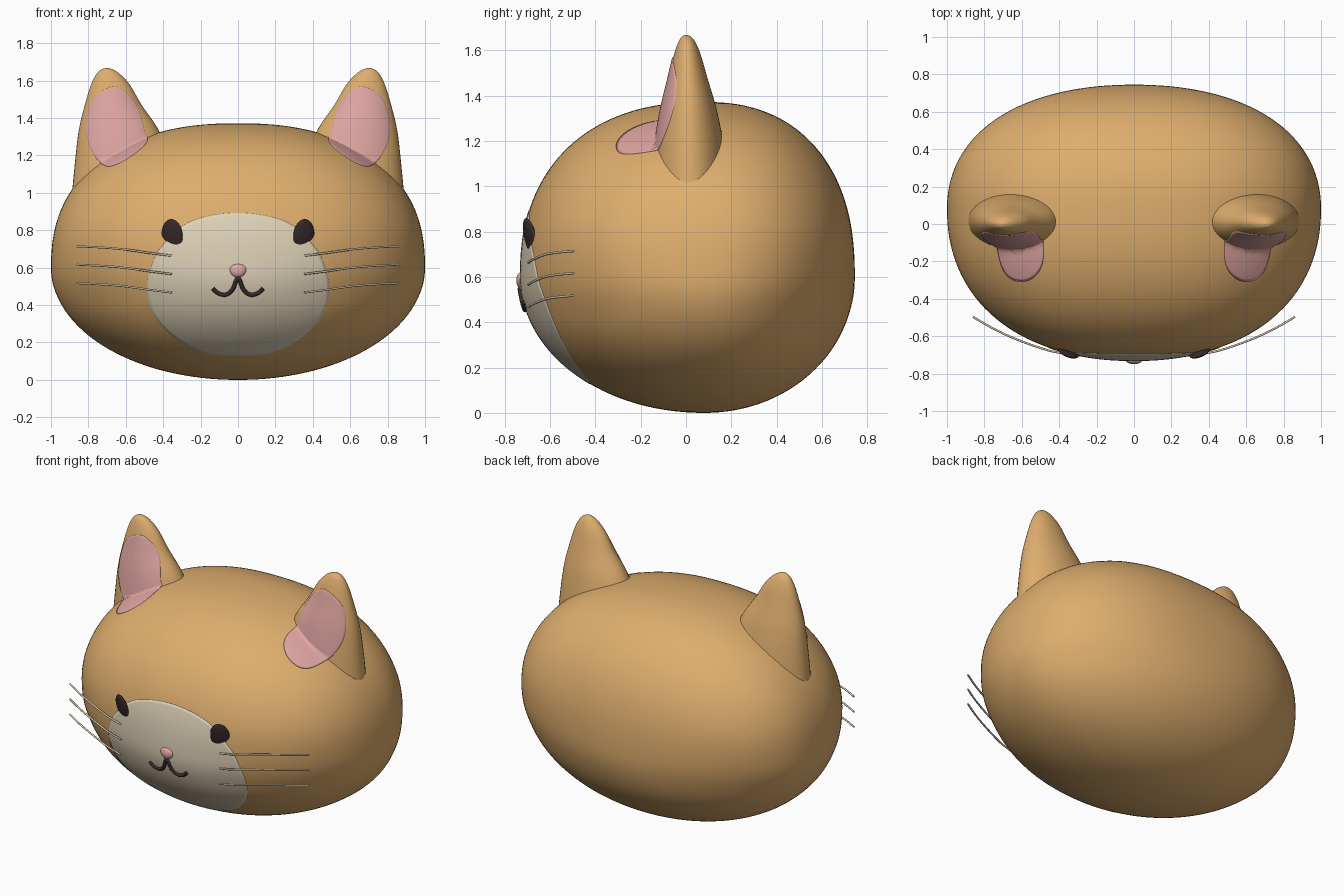
import bpy, bmesh, math
from mathutils import Vector
from mathutils.bvhtree import BVHTree

if "Cube" in bpy.data.objects:
    bpy.data.objects.remove(bpy.data.objects["Cube"])


def material(name, rgb):
    m = bpy.data.materials.new(name)
    m.use_nodes = True
    m.diffuse_color = (*rgb, 1)
    m.node_tree.nodes["Principled BSDF"].inputs["Base Color"].default_value = (*rgb, 1)
    return m


TAN = material("tan fur", (0.73, 0.42, 0.155))
CREAM = material("cream", (0.74, 0.65, 0.48))
PINK = material("pink", (0.74, 0.38, 0.36))
DARK = material("dark brown", (0.04, 0.024, 0.024))


def finish(bm, name, mat):
    bmesh.ops.recalc_face_normals(bm, faces=bm.faces)
    for f in bm.faces:
        f.smooth = True
    me = bpy.data.meshes.new(name)
    bm.to_mesh(me)
    me.materials.append(mat)
    ob = bpy.data.objects.new(name, me)
    bpy.context.collection.objects.link(ob)
    return ob


def skin(bm, rings):
    """Bridge a list of closed vertex rings."""
    for a, b in zip(rings, rings[1:]):
        n = len(a)
        for i in range(n):
            bm.faces.new((a[i], a[(i + 1) % n], b[(i + 1) % n], b[i]))


def spline(pts, steps, closed):
    """Catmull-Rom curve through the points."""
    pts = [Vector(p) for p in pts]
    n = len(pts)
    pick = (lambda i: pts[i % n]) if closed else (lambda i: pts[max(0, min(n - 1, i))])
    out = []
    for i in range(n if closed else n - 1):
        a, b, c, d = (pick(i + k) for k in (-1, 0, 1, 2))
        for s in range(steps):
            t = s / steps
            out.append(0.5 * (2 * b + (c - a) * t + (2 * a - 5 * b + 4 * c - d) * t**2
                              + (3 * b - a - 3 * c + d) * t**3))
    return out if closed else out + [pts[-1]]


# Head: rounded ellipsoid, squarer in its upper half
def head_shape(d):
    s = max(0, min(1, d.z / 0.6 + 0.5))
    n = 2.03 + 0.27 * s * s * (3 - 2 * s)
    r = sum(abs(c) ** n for c in d) ** (-1 / n)
    return Vector((d.x * r, 0.08 + d.y * r * (0.81 if d.y < 0 else 0.665),
                   0.607 + d.z * r * (0.765 if d.z > 0 else 0.607)))


bm = bmesh.new()
bmesh.ops.create_uvsphere(bm, u_segments=128, v_segments=80, radius=1)
for v in bm.verts:
    v.co = head_shape(v.co.normalized())
trees = [BVHTree.FromBMesh(bm)]
finish(bm, "head", TAN)

# Ears: stacked ellipses as (z, centre x, half width, half depth)
EAR = [(0.92, 0.61, 0.285, 0.17), (1.15, 0.615, 0.258, 0.155), (1.33, 0.637, 0.215, 0.125),
       (1.47, 0.667, 0.152, 0.088), (1.577, 0.682, 0.104, 0.06), (1.635, 0.694, 0.063, 0.038),
       (1.66, 0.7, 0.03, 0.02), (1.668, 0.7, 0.004, 0.003)]
for side, label in ((1, "left"), (-1, "right")):
    bm = bmesh.new()
    rings = []
    for z, cx, rx, ry in spline(EAR, 8, False):
        ring = []
        for i in range(48):
            a = math.tau * i / 48
            ring.append(bm.verts.new((side * (cx + rx * math.cos(a)),
                                      0.1 * ry + ry * math.sin(a), z)))
        rings.append(ring)
    skin(bm, rings)
    bm.faces.new(rings[-1])
    bm.faces.new(rings[0])
    trees.append(BVHTree.FromBMesh(bm))
    finish(bm, label + "_ear", TAN)


def front_y(x, z):
    """Front-most surface seen from -y."""
    hits = [t.ray_cast(Vector((x, -3, z)), Vector((0, 1, 0)))[0] for t in trees]
    return min([h.y for h in hits if h], default=0)


def patch(name, outline, centre, mat, lift):
    """Thin plate laid over the front surface, with a skirt at its rim."""
    bm = bmesh.new()
    c = Vector(centre)
    rings = []
    count = 28
    for k in range(1, count + 2):
        t = min(k, count) / count
        off = lift if k <= count else -lift
        ring = []
        for p in outline:
            q = c.lerp(p, t)
            ring.append(bm.verts.new((q.x, front_y(q.x, q.y) - off, q.y)))
        rings.append(ring)
    skin(bm, rings)
    hub = bm.verts.new((c.x, front_y(c.x, c.y) - lift, c.y))
    first = rings[0]
    for i in range(len(first)):
        bm.faces.new((hub, first[i], first[(i + 1) % len(first)]))
    finish(bm, name, mat)


# Muzzle patch
half = [(0.257, 0.845), (0.41, 0.71), (0.465, 0.6), (0.488, 0.48), (0.455, 0.35),
        (0.337, 0.225), (0.176, 0.142)]
loop = [(0, 0.893)] + half + [(0, 0.128)] + [(-x, z) for x, z in reversed(half)]
patch("muzzle", spline(loop, 8, True), (0, 0.5), CREAM, 0.003)

# Inner ears
INNER = [(0.674, 1.567), (0.775, 1.5), (0.813, 1.364), (0.79, 1.24), (0.71, 1.144),
         (0.604, 1.176), (0.49, 1.267), (0.5, 1.337), (0.535, 1.46), (0.6, 1.54)]


def ball(name, mat, centre, radii, normal=None, roll=0):
    bm = bmesh.new()
    bmesh.ops.create_uvsphere(bm, u_segments=32, v_segments=20, radius=1)
    ob = finish(bm, name, mat)
    ob.scale = radii
    ob.location = centre
    if normal:
        ob.rotation_euler = (math.atan2(normal.z, -normal.y), roll,
                             math.atan2(normal.x, -normal.y))
    return ob


def tube(name, mat, pts, radius):
    cu = bpy.data.curves.new(name, "CURVE")
    cu.dimensions = "3D"
    cu.bevel_depth = radius
    cu.bevel_resolution = 3
    cu.use_fill_caps = True
    path = spline(pts, 8, False)
    sp = cu.splines.new("POLY")
    sp.points.add(len(path) - 1)
    for p, q in zip(sp.points, path):
        p.co = (*q, 1)
    cu.materials.append(mat)
    ob = bpy.data.objects.new(name, cu)
    bpy.context.collection.objects.link(ob)


for side, label in ((1, "left"), (-1, "right")):
    patch(label + "_inner_ear", spline([(side * x, z) for x, z in INNER], 8, True),
          (side * 0.66, 1.36), PINK, 0.005)

    # Eyes lie flat against the face
    ex, ez = side * 0.352, 0.77
    normal = trees[0].ray_cast(Vector((ex, -3, ez)), Vector((0, 1, 0)))[1]
    ball(label + "_eye", DARK, (ex, front_y(ex, ez), ez), (0.06, 0.018, 0.092),
         normal, side * -0.06)

    # Whiskers sweep outward and back
    for name, z in (("upper", 0.664), ("middle", 0.566), ("lower", 0.467)):
        pts = [(side * x, y, z + dz) for x, y, dz in
               ((0.355, -0.695, 0), (0.46, -0.675, 0.013), (0.62, -0.62, 0.035),
                (0.75, -0.56, 0.045), (0.86, -0.497, 0.05))]
        tube(label + "_" + name + "_whisker", CREAM, pts, 0.0055)

# Nose, slightly narrower at the bottom
nose = ball("nose", PINK, (0, -0.727, 0.584), (0.05, 0.022, 0.037))
for v in nose.data.vertices:
    v.co.x *= 0.9 + 0.15 * v.co.z

# Mouth: a double curve below the nose
smile = [(0.134, 0.488), (0.105, 0.463), (0.064, 0.456), (0.028, 0.485), (0, 0.545)]
line = smile + [(-x, z) for x, z in reversed(smile[:-1])]
tube("mouth", DARK, [(x, front_y(x, z) - 0.006, z) for x, z in line], 0.011)
